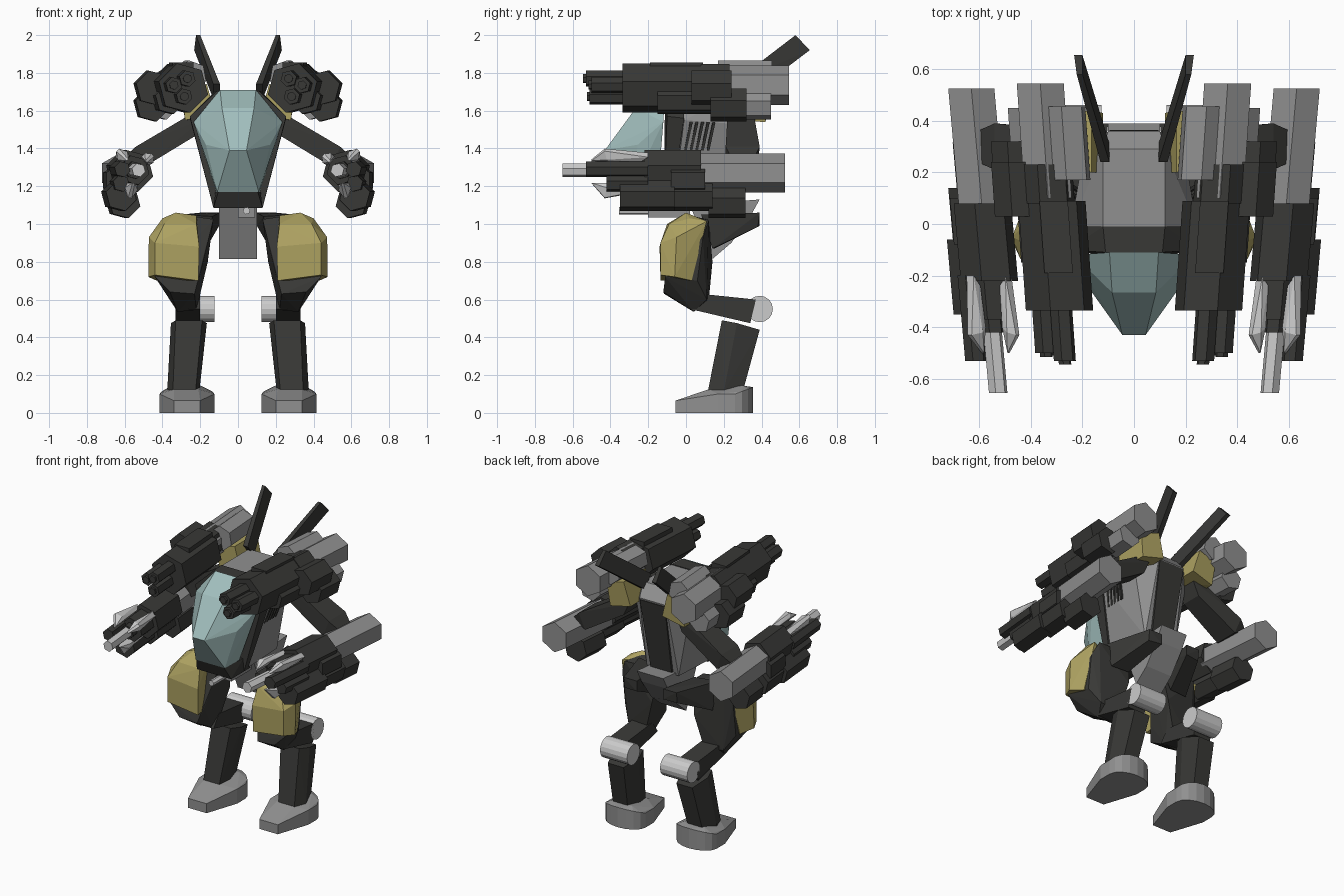
import bpy, bmesh, math


def material(name, r, g, b):
    m = bpy.data.materials.new(name)
    m.diffuse_color = (r, g, b, 1)
    return m


DARK = material("dark_metal", 0.04, 0.04, 0.037)
GREY = material("mid_grey", 0.28, 0.28, 0.28)
LIGHT = material("light_grey", 0.55, 0.55, 0.55)
GOLD = material("yellow_armour", 0.42, 0.36, 0.12)
GLASS = material("canopy_glass", 0.36, 0.52, 0.51)


def hull(name, pts, mat):
    """Flat-faced convex solid around a few corner points."""
    bm = bmesh.new()
    for p in pts:
        bm.verts.new(p)
    bmesh.ops.convex_hull(bm, input=bm.verts[:])
    loose = [v for v in bm.verts if not v.link_faces]
    bmesh.ops.delete(bm, geom=loose, context='VERTS')
    bmesh.ops.dissolve_limit(bm, angle_limit=math.radians(2),
                             verts=bm.verts[:], edges=bm.edges[:])
    bmesh.ops.recalc_face_normals(bm, faces=bm.faces[:])
    me = bpy.data.meshes.new(name)
    bm.to_mesh(me)
    bm.free()
    me.materials.append(mat)
    ob = bpy.data.objects.new(name, me)
    bpy.context.collection.objects.link(ob)
    return ob


def both(name, pts, mat):
    """Right part and its mirrored left twin."""
    hull("right_" + name, pts, mat)
    hull("left_" + name, [(-x, y, z) for x, y, z in pts], mat)


def sym(pts):
    return [(s * x, y, z) for x, y, z in pts for s in (1, -1)]


def tube(x, z, r, y0, y1, toe=0.0, n=6, roll=15):
    """Corner points of a prism along y, toed in towards the front."""
    out = []
    for y in (y0, y1):
        for i in range(n):
            a = math.radians(roll) + 2 * math.pi * i / n
            out.append((x + toe * y + r * math.cos(a), y, z + r * math.sin(a)))
    return out


def box(x0, x1, y0, y1, z0, z1, toe=0.0):
    return [(x + toe * y, y, z) for x in (x0, x1) for y in (y0, y1) for z in (z0, z1)]


# Torso and canopy
hull("canopy", sym([(.095, -.11, 1.71), (.235, -.12, 1.54), (.115, -.15, 1.17),
                    (.085, -.265, 1.615), (.17, -.255, 1.42), (.045, -.43, 1.39),
                    (.11, -.30, 1.17)]), GLASS)
hull("canopy_frame", sym([(.11, -.11, 1.705), (.255, -.10, 1.57), (.13, -.12, 1.085),
                          (.12, -.01, 1.705), (.255, -.01, 1.56), (.13, -.08, 1.085)]), DARK)
hull("chin", sym([(.105, -.30, 1.17), (.13, -.26, 1.085), (.12, -.11, 1.17),
                  (.13, -.05, 1.085)]), DARK)
hull("torso", sym([(.12, -.01, 1.70), (.245, -.01, 1.55), (.125, -.07, 1.09),
                   (.12, .29, 1.70), (.20, .25, 1.53), (.10, .36, 1.62),
                   (.12, .25, 1.10)]), GREY)
hull("back_panel", sym([(.095, .365, 1.61), (.08, .27, 1.12), (.095, .30, 1.60),
                        (.08, .20, 1.12)]), DARK)
for i in range(5):
    y = -.01 + .03 * i
    both("side_vent_%d" % i, [(x, y + d + (.03 if z > 1.5 else 0), z) for d in (0, .014)
                              for x, z in ((.239, 1.54), (.19, 1.40), (.246, 1.53),
                                           (.205, 1.39))], DARK)

# Swept antenna blades
both("antenna_blade", [(.095, .31, 1.66), (.13, .31, 1.66), (.095, .24, 1.74), (.13, .24, 1.74),
                       (.20, .655, 1.92), (.232, .655, 1.92), (.20, .58, 2.0),
                       (.222, .58, 2.0)], DARK)

# Pelvis, hip brackets and belly gun
hull("pelvis", sym([(.10, .39, 1.13), (.10, .34, 1.04), (.10, .24, .90), (.10, .14, .815),
                    (.10, .02, 1.10)]), GREY)
both("hip_bracket", [(.10, .39, 1.06), (.20, .39, 1.06), (.10, .39, .99), (.20, .38, .985),
                     (.17, .15, .87), (.30, .14, .87), (.135, .10, 1.04), (.30, .08, 1.05)], DARK)
hull("belly_gun_mount", box(.0, .09, -.20, .02, 1.035, 1.09), GREY)
hull("belly_gun_barrel", tube(.045, 1.07, .02, -.355, -.19), LIGHT)

# Legs
both("thigh_core", [(.13, .11, 1.025), (.13, .0, 1.025), (.30, .0, 1.05), (.38, .12, 1.02),
                    (.42, .09, .93), (.42, .06, .70), (.16, .14, .80), (.20, -.08, .73),
                    (.44, -.11, .72), (.23, -.115, .63), (.36, -.12, .64), (.22, .04, .545),
                    (.32, .04, .535), (.22, .12, .59), (.36, .11, .60)], DARK)
both("thigh_armour", [(.21, -.135, .70), (.44, -.135, .73), (.475, -.06, .72),
                      (.472, -.05, .93), (.44, -.135, .90), (.205, -.14, .88),
                      (.22, -.10, 1.0), (.39, -.09, 1.0), (.22, .0, 1.045), (.33, .0, 1.06),
                      (.40, .02, 1.03), (.41, .11, 1.015), (.43, .03, .70), (.21, .01, .72)], GOLD)
both("knee_link", [(x, y, z) for x in (.20, .33) for y, z in
                   ((.02, .55), (.08, .63), (.37, .60), (.34, .475))], DARK)
both("knee_joint", [(x, .39 + .07 * math.cos(a), .55 + .07 * math.sin(a))
                    for x in (.125, .33) for a in [math.tau * i / 16 for i in range(16)]], LIGHT)
both("shin", [(.19, .19, .49), (.33, .19, .49), (.165, .27, .475), (.355, .27, .475),
              (.20, .39, .44), (.32, .39, .44), (.225, .115, .11), (.345, .115, .11),
              (.205, .20, .11), (.375, .20, .11), (.23, .30, .11), (.34, .30, .11)], DARK)
# Foot: narrow toe, rounded heel, sloping top
plan = [(.20, -.055, .065), (.34, -.055, .065), (.125, .17, .10), (.415, .17, .10)]
plan += [(.27 + .145 * math.cos(a), .26 + .095 * math.sin(a), .10 + .036 * math.sin(a))
         for a in [math.pi * i / 8 for i in range(9)]]
both("foot", plan + [(x, y, 0) for x, y, z in plan] +
     [(.21, .12, .125), (.34, .12, .125), (.20, .30, .145), (.35, .30, .145)], GREY)

# Shoulder guns
T = .07
both("shoulder_plate", [(.12, .20, 1.58), (.165, .20, 1.74), (.12, .43, 1.58), (.165, .44, 1.74),
                        (.28, .20, 1.55), (.28, .42, 1.54), (.30, .20, 1.70),
                        (.30, .43, 1.70)], GOLD)
both("shoulder_gun_body", tube(.312, 1.72, .135, -.335, .09, T), DARK)
both("shoulder_gun_collar", tube(.33, 1.74, .11, .08, .23, T), DARK)
both("shoulder_gun_drum", tube(.325, 1.735, .105, .10, .545, T, roll=30), GREY)
both("shoulder_gun_top", tube(.235, 1.785, .083, .17, .455, T, roll=20), GREY)
both("shoulder_gun_cap", box(.25, .36, -.19, .09, 1.81, 1.855, T), DARK)
for i, (x, z, y) in enumerate([(.305, 1.77, -.53), (.32, 1.675, -.51), (.375, 1.735, -.50)]):
    both("shoulder_barrel_%d" % i, tube(x, z, .044, y, -.32, T), DARK)
    both("shoulder_barrel_tip_%d" % i, tube(x, z, .025, y - .015, -.32, T), DARK)
both("shoulder_side_pod", tube(.445, 1.72, .095, .03, .24, T), DARK)
both("shoulder_low_pod", tube(.445, 1.63, .09, .13, .32, T), DARK)
both("shoulder_front_pod", tube(.37, 1.66, .08, -.15, .15, T), DARK)
both("shoulder_rear_pod", tube(.38, 1.63, .08, .28, .45, T), GREY)

# Upper arms
both("upper_arm", [(.18, .22, 1.56), (.22, .22, 1.47), (.18, .36, 1.56), (.22, .36, 1.47),
                   (.26, .22, 1.575), (.26, .36, 1.575), (.54, .21, 1.41), (.50, .21, 1.30),
                   (.54, .39, 1.41), (.50, .38, 1.30), (.605, .24, 1.35),
                   (.605, .36, 1.35)], DARK)

# Arm guns
K = .09
both("arm_gun_body", tube(.58, 1.28, .115, -.22, .08, K), DARK)
both("arm_gun_neck", tube(.58, 1.285, .08, -.37, -.21, K), DARK)
both("arm_gun_drum", tube(.583, 1.27, .103, .05, .525, K, roll=30), GREY)
both("arm_gun_sleeve", tube(.585, 1.285, .048, -.42, -.34, K), DARK)
both("arm_gun_barrel", tube(.585, 1.285, .037, -.655, -.35, K), LIGHT)
both("arm_gun_second_barrel", tube(.66, 1.29, .043, -.53, -.20, K), DARK)
both("arm_gun_third_barrel", tube(.655, 1.215, .045, -.42, -.20, K), DARK)
both("arm_side_pod", tube(.63, 1.23, .086, -.08, .10, K, roll=30), DARK)
both("arm_front_pod", tube(.65, 1.15, .083, -.35, -.06, K), DARK)
both("arm_middle_pod", tube(.625, 1.15, .085, -.10, .14, K), DARK)
both("arm_rear_pod", tube(.59, 1.115, .087, .12, .315, K), DARK)

# Claws around the muzzle: (distance along y, radius, half width)
for i, (deg, big) in enumerate(((50, .14), (140, .125), (280, .15))):
    c, s = math.cos(math.radians(deg)), math.sin(math.radians(deg))
    pts = []
    for y, r, w in ((-.20, .105, .018), (-.24, .075, .022), (-.40, .075, .03),
                    (-.43, big, .01), (-.42, .10, .034), (-.50, .07, .006)):
        for q in (w, -w):
            pts.append((.585 + K * y + r * c - q * s, y, 1.285 + r * s + q * c))
    both("muzzle_claw_%d" % i, pts, LIGHT)
